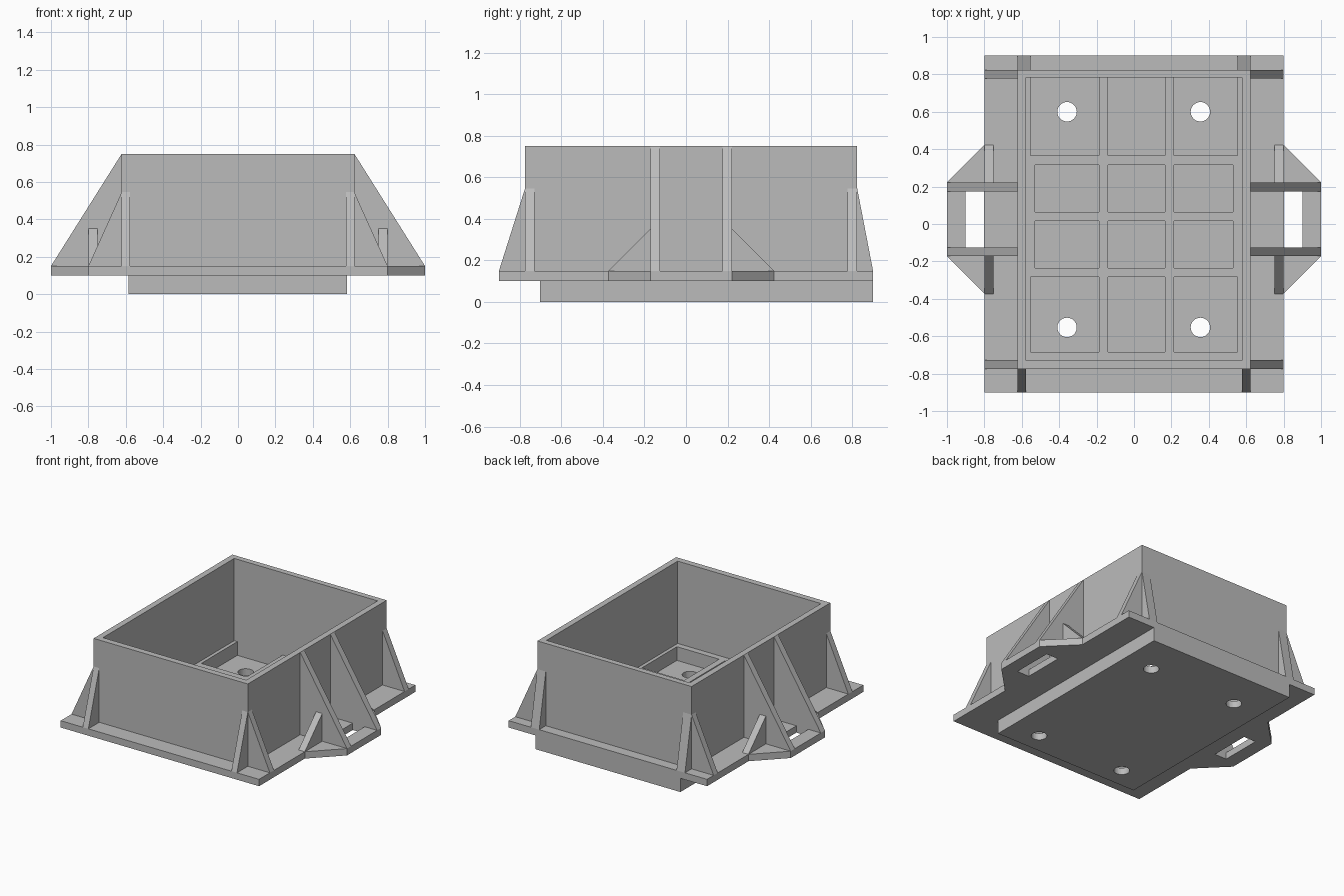
import bpy
import bmesh
from mathutils import Vector

cube = bpy.data.objects.get("Cube")
if cube:
    bpy.data.objects.remove(cube, do_unlink=True)

grey = bpy.data.materials.new("plain_grey")
grey.use_nodes = True
grey.diffuse_color = (0.5, 0.5, 0.5, 1)
grey.node_tree.nodes["Principled BSDF"].inputs["Base Color"].default_value = (0.5, 0.5, 0.5, 1)


def finish(name, bm):
    bmesh.ops.recalc_face_normals(bm, faces=bm.faces)
    mesh = bpy.data.meshes.new(name)
    bm.to_mesh(mesh)
    bm.free()
    mesh.materials.append(grey)
    obj = bpy.data.objects.new(name, mesh)
    bpy.context.collection.objects.link(obj)
    return obj


def add_prism(bm, points, depth):
    """Extrude a flat outline along a depth vector."""
    face = bm.faces.new([bm.verts.new(p) for p in points])
    ext = bmesh.ops.extrude_face_region(bm, geom=[face])
    moved = [v for v in ext["geom"] if isinstance(v, bmesh.types.BMVert)]
    bmesh.ops.translate(bm, verts=moved, vec=Vector(depth))


def add_box(bm, x0, x1, y0, y1, z0, z1):
    add_prism(bm, [(x0, y0, z0), (x1, y0, z0), (x1, y1, z0), (x0, y1, z0)], (0, 0, z1 - z0))


def combine(obj, tool, operation):
    """Apply a boolean and discard its tool."""
    tool.hide_render = True
    mod = obj.modifiers.new("combine", "BOOLEAN")
    mod.operation = operation
    mod.solver = "EXACT"
    mod.object = tool
    bpy.context.view_layer.update()
    graph = bpy.context.evaluated_depsgraph_get()
    mesh = bpy.data.meshes.new_from_object(obj.evaluated_get(graph))
    obj.modifiers.clear()
    obj.data = mesh
    bpy.data.objects.remove(tool, do_unlink=True)


# Main dimensions
WALL_X, IN_X = 0.622, 0.578
FRONT, BACK = -0.775, 0.824
IN_FRONT, IN_BACK = -0.73, 0.782
LOW, TOP, RIM = 0.10, 0.15, 0.75
RIB = 0.047

# Mounting flange with a tapered ear on each side
half = [(0.8, -0.9), (0.8, -0.373), (1, -0.172), (1, 0.222), (0.8, 0.423), (0.8, 0.9)]
outline = half + [(-x, y) for x, y in reversed(half)]
bm = bmesh.new()
add_prism(bm, [(x, y, LOW) for x, y in outline], (0, 0, TOP - LOW))
base = finish("base_flange", bm)

# Lower block, flush with the back of the flange
bm = bmesh.new()
add_box(bm, -0.585, 0.583, -0.703, 0.9, 0, 0.12)
combine(base, finish("lower_block", bm), "UNION")

# Floor pockets: outer rows are wider than the middle rows
bm = bmesh.new()
rows = [(-0.685, -0.283, 0.553), (-0.235, 0.015, 0.53),
        (0.065, 0.315, 0.53), (0.367, IN_BACK, 0.553)]
for y0, y1, edge in rows:
    for x0, x1 in [(-edge, -0.187), (-0.14, 0.167), (0.213, edge)]:
        add_box(bm, x0, x1, y0, y1, 0.05, 0.3)
# Ear slots
for x0, x1 in [(-0.9, -0.803), (0.803, 0.9)]:
    add_box(bm, x0, x1, -0.125, 0.175, 0, 0.3)
combine(base, finish("pocket_cutter", bm), "DIFFERENCE")

# Bolt holes through the floor
bm = bmesh.new()
for x in (-0.358, 0.355):
    for y in (-0.553, 0.6):
        ring = bmesh.ops.create_cone(bm, cap_ends=True, segments=32, radius1=0.052,
                                     radius2=0.052, depth=0.2)
        bmesh.ops.translate(bm, verts=ring["verts"], vec=(x, y, 0))
combine(base, finish("hole_cutter", bm), "DIFFERENCE")

# Open box walls
bm = bmesh.new()
add_box(bm, -WALL_X, WALL_X, FRONT, BACK, TOP, RIM)
walls = finish("box_walls", bm)
bm = bmesh.new()
add_box(bm, -IN_X, IN_X, IN_FRONT, IN_BACK, 0, 1)
combine(walls, finish("inside_cutter", bm), "DIFFERENCE")

for side, label in ((1, "left"), (-1, "right")):
    # Small ribs at the corners, on the sides
    bm = bmesh.new()
    for y in (FRONT, BACK - RIB):
        add_prism(bm, [(side * WALL_X, y, TOP), (side * 0.8, y, TOP),
                       (side * WALL_X, y, 0.545)], (0, RIB, 0))
    finish(label + "_corner_ribs", bm)

    # Tall ribs that run out to the ears
    bm = bmesh.new()
    for y in (-0.172, 0.175):
        add_prism(bm, [(side * WALL_X, y, TOP), (side, y, TOP),
                       (side * WALL_X, y, RIM)], (0, RIB, 0))
    finish(label + "_tall_ribs", bm)

    # Triangular braces beside the tall ribs
    bm = bmesh.new()
    for near, far in ((-0.172, -0.373), (0.222, 0.423)):
        add_prism(bm, [(side * 0.75, near, TOP), (side * 0.75, far, TOP),
                       (side * 0.75, near, 0.352)], (side * 0.05, 0, 0))
    finish(label + "_ear_braces", bm)

    # Front and back ribs at the corners
    for name, wall, end, width in (("front", FRONT, -0.9, 0.045), ("back", BACK, 0.9, 0.068)):
        bm = bmesh.new()
        x = side * WALL_X
        add_prism(bm, [(x, wall, TOP), (x, end, TOP), (x, wall, 0.545)], (-side * width, 0, 0))
        finish(label + "_" + name + "_rib", bm)
